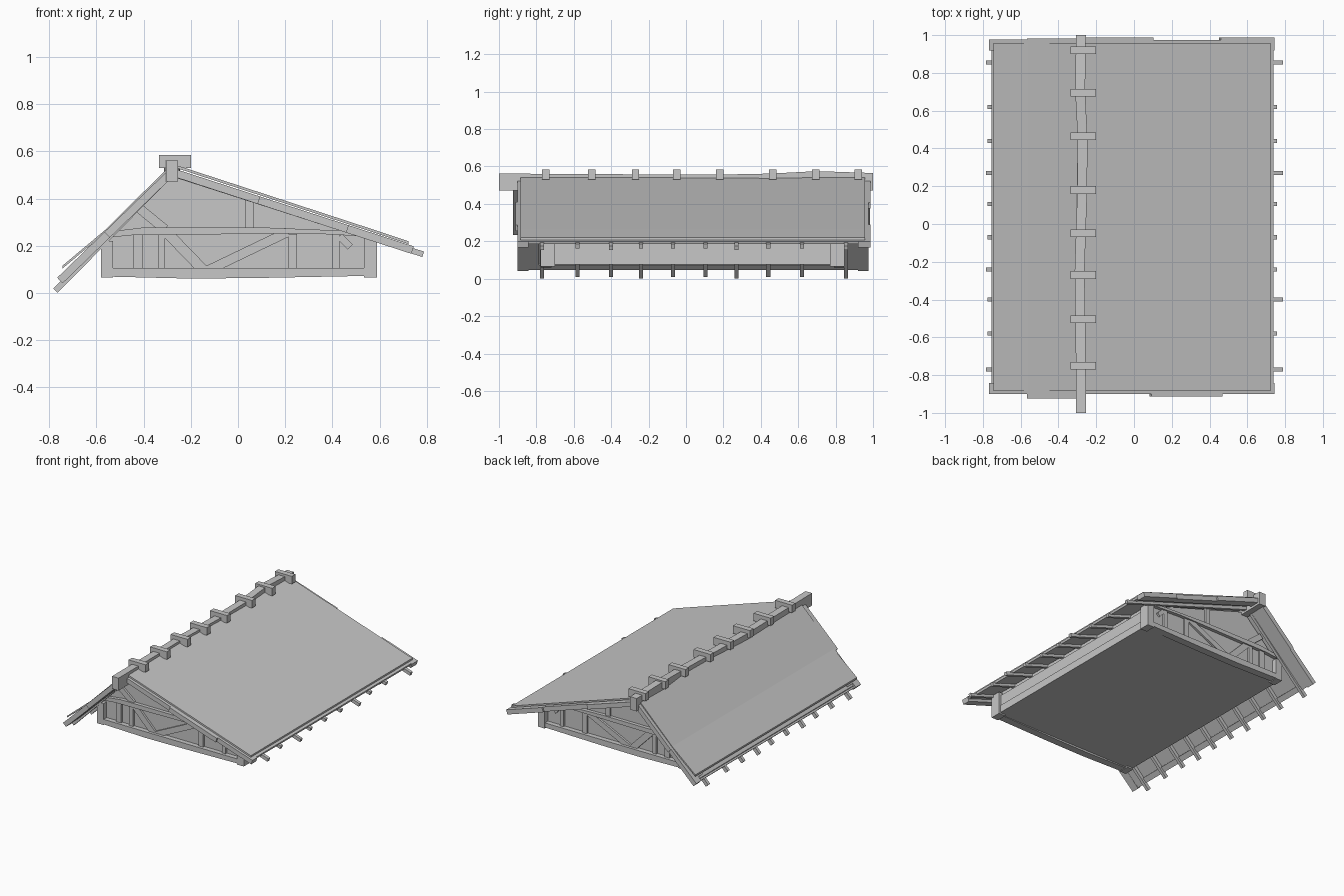
import bpy
import bmesh

cube = bpy.data.objects.get("Cube")
if cube:
    bpy.data.objects.remove(cube)

grey = bpy.data.materials.new("plain grey")
grey.use_nodes = True
grey.diffuse_color = (0.57, 0.57, 0.57, 1)
grey.node_tree.nodes["Principled BSDF"].inputs["Base Color"].default_value = grey.diffuse_color


def loft(name, rings):
    """Closed solid through a row of matching outlines."""
    bm = bmesh.new()
    loops = [[bm.verts.new(p) for p in ring] for ring in rings]
    n = len(loops[0])
    for a, b in zip(loops, loops[1:]):
        for i in range(n):
            j = (i + 1) % n
            bm.faces.new((a[i], a[j], b[j], b[i]))
    bm.faces.new(loops[0])
    bm.faces.new(loops[-1])
    bmesh.ops.recalc_face_normals(bm, faces=bm.faces)
    mesh = bpy.data.meshes.new(name)
    bm.to_mesh(mesh)
    bm.free()
    mesh.materials.append(grey)
    obj = bpy.data.objects.new(name, mesh)
    bpy.context.collection.objects.link(obj)
    return obj


def extrude(name, outline, y0, y1):
    return loft(name, [[(x, y, z) for x, z in outline] for y in (y0, y1)])


def box(name, x0, x1, y0, y1, z0, z1):
    return extrude(name, [(x0, z0), (x1, z0), (x1, z1), (x0, z1)], y0, y1)


def bar(name, p, q, thick, y0, y1):
    """Straight board between two x-z points."""
    dx, dz = q[0] - p[0], q[1] - p[1]
    k = thick / 2 / (dx * dx + dz * dz) ** 0.5
    nx, nz = -dz * k, dx * k
    outline = [(p[0] + nx, p[1] + nz), (q[0] + nx, q[1] + nz),
               (q[0] - nx, q[1] - nz), (p[0] - nx, p[1] - nz)]
    return extrude(name, outline, y0, y1)


def lerp(p, q, t):
    return (p[0] + (q[0] - p[0]) * t, p[1] + (q[1] - p[1]) * t)


def sheet(name, top, thick, y0, y1):
    """Thin bent roof layer following a top line."""
    return extrude(name, top + [(x, z - thick) for x, z in reversed(top)], y0, y1)


# Attic body with floor
extrude("attic_body", [(-0.56, 0.075), (0.56, 0.075), (0.56, 0.24),
                       (-0.28, 0.5), (-0.56, 0.225)], -0.74, 0.81)

# Side wall planks
for side, s in (("left", 1), ("right", -1)):
    for part, reach, z0, z1 in (("lower", 0.578, 0.075, 0.13), ("upper", 0.572, 0.13, 0.21)):
        x0, x1 = sorted((0.54 * s, reach * s))
        box(f"{side}_{part}_plank", x0, x1, -0.74, 0.81, z0, z1)

# Gable timber frames, the same at both ends
uprights = [(-0.425, 0.04), (-0.325, 0.03), (0.232, 0.035), (0.415, 0.03)]
braces = [((-0.305, 0.26), (-0.14, 0.09), 0.045), ((-0.13, 0.095), (0.21, 0.258), 0.04),
          ((0.43, 0.24), (0.475, 0.195), 0.03), ((-0.42, 0.36), (-0.31, 0.27), 0.04)]
for end, wall, out in (("front", -0.74, -1), ("back", 0.81, 1)):
    def depth(d):
        return wall - 0.02 * out, wall + d * out
    near, far = depth(0.015)
    for x, w in uprights:
        box(end + "_upright", x - w / 2, x + w / 2, near, far, 0.1, 0.25)
    box(end + "_king_post", 0.03, 0.065, near, far, 0.26, 0.4)
    for p, q, t in braces:
        bar(end + "_brace", p, q, t, near, far)
    near, far = depth(0.025)
    extrude(end + "_tie_beam", [(-0.55, 0.235), (-0.45, 0.245), (0.3, 0.253), (0.54, 0.24),
                                (0.5, 0.262), (0.1, 0.278), (-0.4, 0.278), (-0.53, 0.262)], near, far)
    near, far = depth(0.035)
    extrude(end + "_sill", [(-0.57, 0.07), (-0.2, 0.061), (0.1, 0.064), (0.57, 0.073),
                            (0.57, 0.105), (-0.57, 0.105)], near, far)
    near, far = depth(0.037)
    near -= 0.02 * out
    for a, b, top in ((-0.58, -0.53, 0.22), (0.535, 0.59, 0.23)):
        box(end + "_corner_post", a, b, near, far, 0.065, top)

# Roof sheets
sheet("steep_roof_sheet", [(-0.28, 0.548), (-0.56, 0.27), (-0.745, 0.115)], 0.012, -0.885, 0.957)
sheet("shallow_roof_sheet", [(-0.28, 0.548), (0.1, 0.424), (0.58, 0.267), (0.722, 0.22)],
      0.012, -0.885, 0.957)
sheet("steep_under_boards", [(-0.28, 0.53), (-0.745, 0.072)], 0.012, -0.875, 0.952)
sheet("shallow_under_boards", [(-0.28, 0.53), (0.728, 0.201)], 0.012, -0.875, 0.952)

# Barge boards in overlapping lengths, with a trimmer rafter inside each
ridge, steep_end, shallow_end = (-0.28, 0.513), (-0.755, 0.053), (0.74, 0.182)
for end, y, out in (("front", -0.9, -1), ("back", 0.977, 1)):
    def span(extra, inner=0.058):
        return sorted((y - inner * out, y + extra * out))
    bar(end + "_steep_barge", ridge, steep_end, 0.033, *span(0))
    bar(end + "_steep_barge_overlap", lerp(ridge, steep_end, 0.03),
        lerp(ridge, steep_end, 0.58), 0.033, *span(0.024 if out < 0 else 0.006, 0.01))
    bar(end + "_steep_trimmer", ridge, lerp(ridge, steep_end, 0.95), 0.03, *span(-0.05, 0.115))
    for a, b, extra in ((0, 0.37, 0), (0.36, 0.73, 0.012), (0.72, 1, 0)):
        extra = extra if out < 0 else 0.01 - extra
        bar(end + "_shallow_barge", lerp(ridge, shallow_end, a),
            lerp(ridge, shallow_end, b), 0.033, *span(extra))

# Eave boards
bar("shallow_eave_board", (0.7, 0.204), (0.735, 0.192), 0.016, -0.88, 0.955)
bar("steep_eave_board", (-0.72, 0.08), (-0.748, 0.053), 0.016, -0.88, 0.955)

# Rafters with uneven tails
for i, y in enumerate((-0.77, -0.58, -0.4, -0.24, -0.07, 0.105, 0.27, 0.44, 0.62, 0.855)):
    t = 1 if i % 3 == 0 else 0.985
    bar("steep_rafter", (-0.28, 0.51), lerp((-0.28, 0.51), (-0.774, 0.01), t),
        0.026, y - 0.011, y + 0.011)
    t = 1 if i in (0, 2, 6, 9) else 0.97
    bar("shallow_rafter", (-0.28, 0.506), lerp((-0.28, 0.506), (0.785, 0.164), t),
        0.024, y - 0.011, y + 0.011)

# Slightly crooked ridge beam
rings = []
for y, x, top in ((-1, -0.28, 0.562), (-0.6, -0.283, 0.56), (-0.25, -0.288, 0.558),
                  (0.15, -0.275, 0.556), (0.45, -0.272, 0.562), (0.7, -0.285, 0.575), (1, -0.281, 0.565)):
    a, b = x - 0.026, x + 0.026
    rings.append([(a, y, 0.472), (b, y, 0.472), (b, y, top), (a, y, top)])
loft("ridge_beam", rings)

# Ridge saddles
for y in (-0.75, -0.505, -0.27, -0.05, 0.18, 0.465, 0.695, 0.92):
    box("ridge_saddle", -0.335, -0.2, y - 0.02, y + 0.02, 0.53, 0.585)
